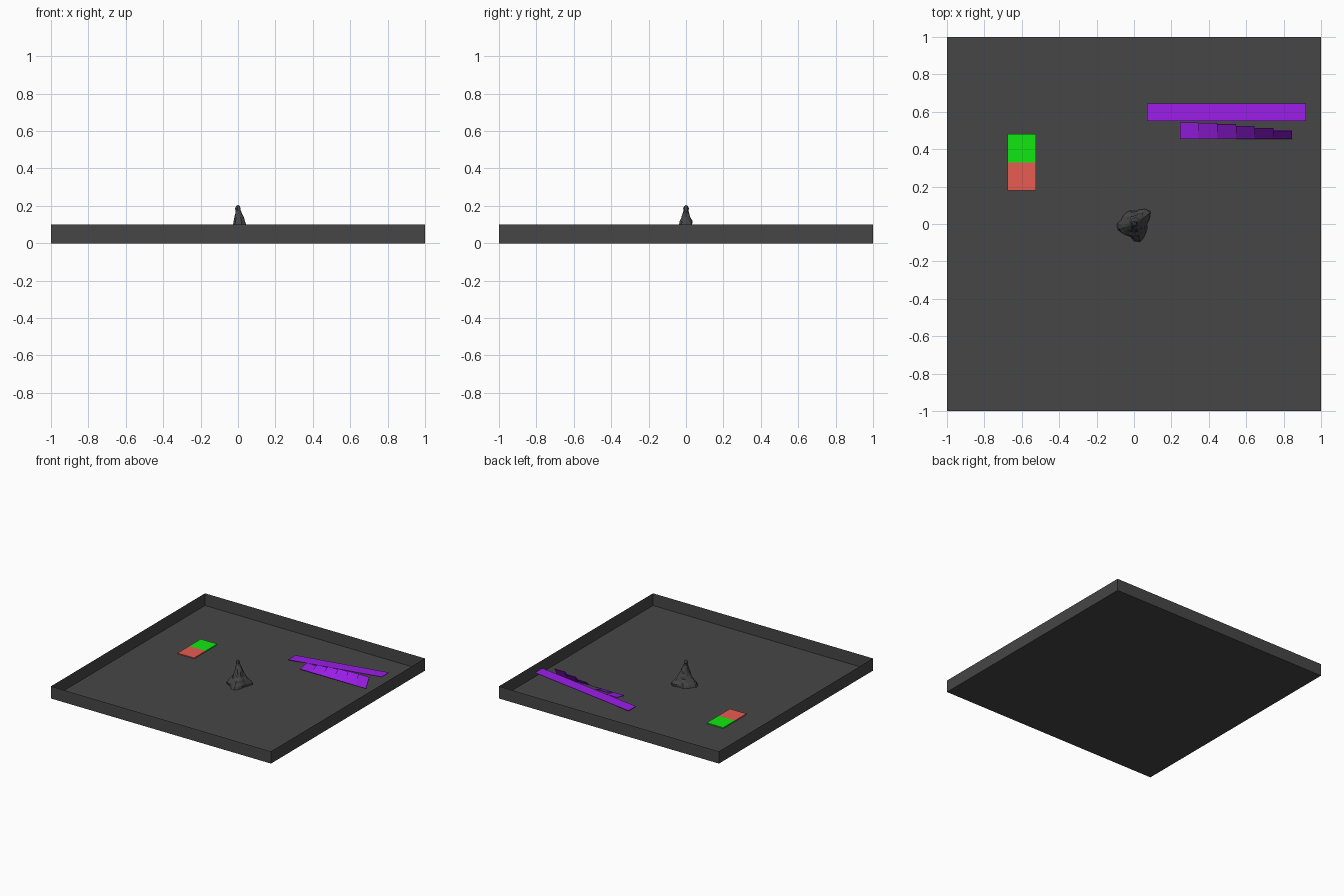
import bpy, bmesh, math, random
from mathutils import Matrix, Vector

if "Cube" in bpy.data.objects:
    bpy.data.objects.remove(bpy.data.objects["Cube"])

random.seed(4)


def material(name, r, g, b):
    m = bpy.data.materials.new(name)
    m.diffuse_color = (r, g, b, 1)
    m.use_nodes = True
    m.node_tree.nodes["Principled BSDF"].inputs["Base Color"].default_value = m.diffuse_color
    return m


GREY = material("dark_grey", 0.061, 0.061, 0.061)
PURPLE = material("purple", 0.352, 0.0144, 0.871)
GREEN = material("green", 0.006, 0.83, 0.006)
RED = material("coral_red", 0.85, 0.114, 0.09)


def finish(name, bm, mat):
    me = bpy.data.meshes.new(name)
    bm.to_mesh(me)
    bm.free()
    me.materials.append(mat)
    ob = bpy.data.objects.new(name, me)
    bpy.context.collection.objects.link(ob)
    return ob


def box(name, size, matrix, mat):
    bm = bmesh.new()
    bmesh.ops.create_cube(bm, size=1)
    bm.transform(matrix @ Matrix.Diagonal((*size, 1)))
    return finish(name, bm, mat)


# Open tray: a thin sheet floor with four upright sides
bm = bmesh.new()
bmesh.ops.create_cube(bm, size=1)
bm.transform(Matrix.Translation((0, 0, 0.05)) @ Matrix.Diagonal((2, 2, 0.1, 1)))
bmesh.ops.delete(bm, geom=[f for f in bm.faces if f.normal.z > 0.5], context='FACES_ONLY')
finish("tray", bm, GREY)

# Two coloured floor pads
for name, y, mat in (("red_pad", 0.255, RED), ("green_pad", 0.405, GREEN)):
    box(name, (0.15, 0.15, 0.008), Matrix.Translation((-0.6, y, 0.006)), mat)

# Long ramp rising towards +x
rise = math.atan2(0.085, 0.85)
box("long_ramp", (0.854, 0.095, 0.004),
    Matrix.Translation((0.495, 0.598, 0.054)) @ Matrix.Rotation(-rise, 4, 'Y'), PURPLE)

# Six tiles hinged along their front edge, each 10 degrees steeper
for i in range(6):
    tilt = math.radians(10 * (i + 1))
    m = (Matrix.Translation((0.295 + 0.1 * i, 0.455, 0.018))
         @ Matrix.Rotation(tilt, 4, 'X') @ Matrix.Translation((0, 0.045, 0)))
    box(f"tilted_tile_{i + 1}", (0.1, 0.09, 0.004), m, PURPLE)

# Rugged central peak: lumpy rings with three spurs spreading at the foot
PROFILE = [(0.0, 0.070), (0.02, 0.068), (0.04, 0.060), (0.06, 0.050), (0.08, 0.043),
           (0.10, 0.037), (0.12, 0.032), (0.14, 0.024), (0.16, 0.017), (0.175, 0.013),
           (0.185, 0.015), (0.198, 0.010)]
SPURS = [(41, 0.045), (192, 0.028), (288, 0.026)]
SIDES = 20
bm = bmesh.new()
rings = []
for z, r in PROFILE:
    ring = []
    for k in range(SIDES):
        a = math.tau * k / SIDES
        foot = max(0, 1 - z / 0.09)
        rad = r * random.uniform(0.88, 1.1)
        for deg, out in SPURS:
            d = math.cos(a - math.radians(deg))
            rad += out * foot * max(0, d) ** 10
        shift = 0.008 * math.sin(math.pi * min(1, z / 0.18))
        ring.append(bm.verts.new((rad * math.cos(a) + shift, rad * math.sin(a), z)))
    rings.append(ring)
for lo, hi in zip(rings, rings[1:]):
    for k in range(SIDES):
        n = (k + 1) % SIDES
        bm.faces.new((lo[k], lo[n], hi[n], hi[k]))
tip = bm.verts.new((0, 0, 0.206))
for k in range(SIDES):
    bm.faces.new((rings[-1][k], rings[-1][(k + 1) % SIDES], tip))
finish("rugged_peak", bm, GREY)
